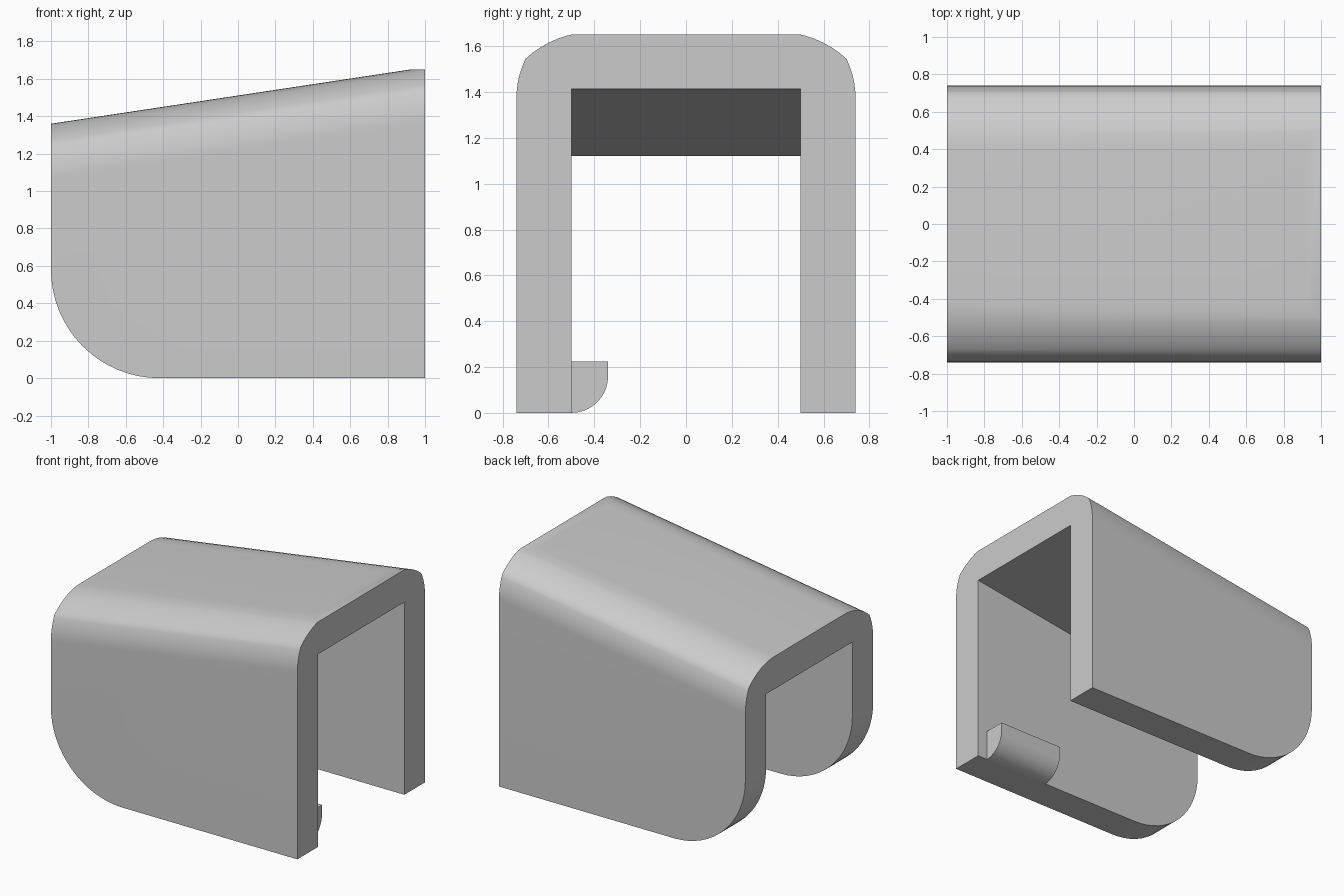
import bpy, bmesh
from math import sin, cos, asin, radians, pi

if "Cube" in bpy.data.objects:
    bpy.data.objects.remove(bpy.data.objects["Cube"], do_unlink=True)

grey = bpy.data.materials.new("plain_grey")
grey.use_nodes = True
colour = (0.6, 0.6, 0.6, 1)
grey.diffuse_color = colour
grey.node_tree.nodes["Principled BSDF"].inputs["Base Color"].default_value = colour


def extrude_x(bm, profile, x0, x1):
    """Extrude a closed (y, z) profile from x0 to x1."""
    face = bm.faces.new([bm.verts.new((x0, y, z)) for y, z in profile])
    made = bmesh.ops.extrude_face_region(bm, geom=[face])["geom"]
    for v in made:
        if isinstance(v, bmesh.types.BMVert):
            v.co.x = x1
    bmesh.ops.recalc_face_normals(bm, faces=bm.faces)


def finish(bm, name):
    bmesh.ops.recalc_face_normals(bm, faces=bm.faces)
    mesh = bpy.data.meshes.new(name)
    bm.to_mesh(mesh)
    bm.free()
    mesh.materials.append(grey)
    obj = bpy.data.objects.new(name, mesh)
    bpy.context.collection.objects.link(obj)
    bpy.ops.object.select_all(action="DESELECT")
    obj.select_set(True)
    bpy.context.view_layer.objects.active = obj
    bpy.ops.object.shade_smooth_by_angle(angle=radians(30))


# Channel cover: half section at the low end, with a two-arc shoulder
HALF, INNER, TOP, CEILING = 0.74, 0.5, 1.36, 1.12
STEPS = 8
half = [(INNER, CEILING), (INNER, 0), (HALF, 0)]
low_r, up_r = 0.4, 0.443
low_a, up_a = asin(0.175 / low_r), asin(0.3 / up_r)
for i in range(STEPS + 1):
    a = low_a * i / STEPS
    half.append((HALF - low_r * (1 - cos(a)), TOP - 0.292 + low_r * sin(a)))
for i in range(1, STEPS + 1):
    a = up_a * (1 - i / STEPS)
    half.append((0.4 + up_r * sin(a), TOP - up_r * (1 - cos(a))))
bm = bmesh.new()
extrude_x(bm, half + [(-y, z) for y, z in reversed(half)], -1, 1)

# Roof rises towards the high end
for v in bm.verts:
    if v.co.x > 0 and v.co.z > 0.5:
        v.co.z += 0.293 if abs(v.co.z - CEILING) < 0.001 and abs(v.co.y) < 0.51 else 0.302

# Rounded lower corners of both walls
corners = [e for e in bm.edges if all(v.co.x < -0.99 and v.co.z < 0.01 for v in e.verts)]
bmesh.ops.bevel(bm, geom=corners, offset=0.58, segments=16, profile=0.5, affect="EDGES")

# Small level flat at the high end of the roof
cut = bmesh.ops.bisect_plane(bm, geom=bm.verts[:] + bm.edges[:] + bm.faces[:],
                             plane_co=(0, 0, 1.65), plane_no=(0, 0, 1), clear_outer=True)
rim = [g for g in cut["geom_cut"] if isinstance(g, bmesh.types.BMEdge)]
bmesh.ops.holes_fill(bm, edges=rim, sides=0)
finish(bm, "channel_cover")

# Catch ridge inside the front wall
R = 0.16
ridge = [(-INNER, 0.225), (-INNER, 0)]
ridge += [(-INNER + R * sin(t), R - R * cos(t)) for t in (pi / 2 * i / 10 for i in range(1, 11))]
ridge.append((-INNER + R, 0.225))
bm = bmesh.new()
extrude_x(bm, ridge, 0.39, 0.92)
finish(bm, "catch_ridge")
